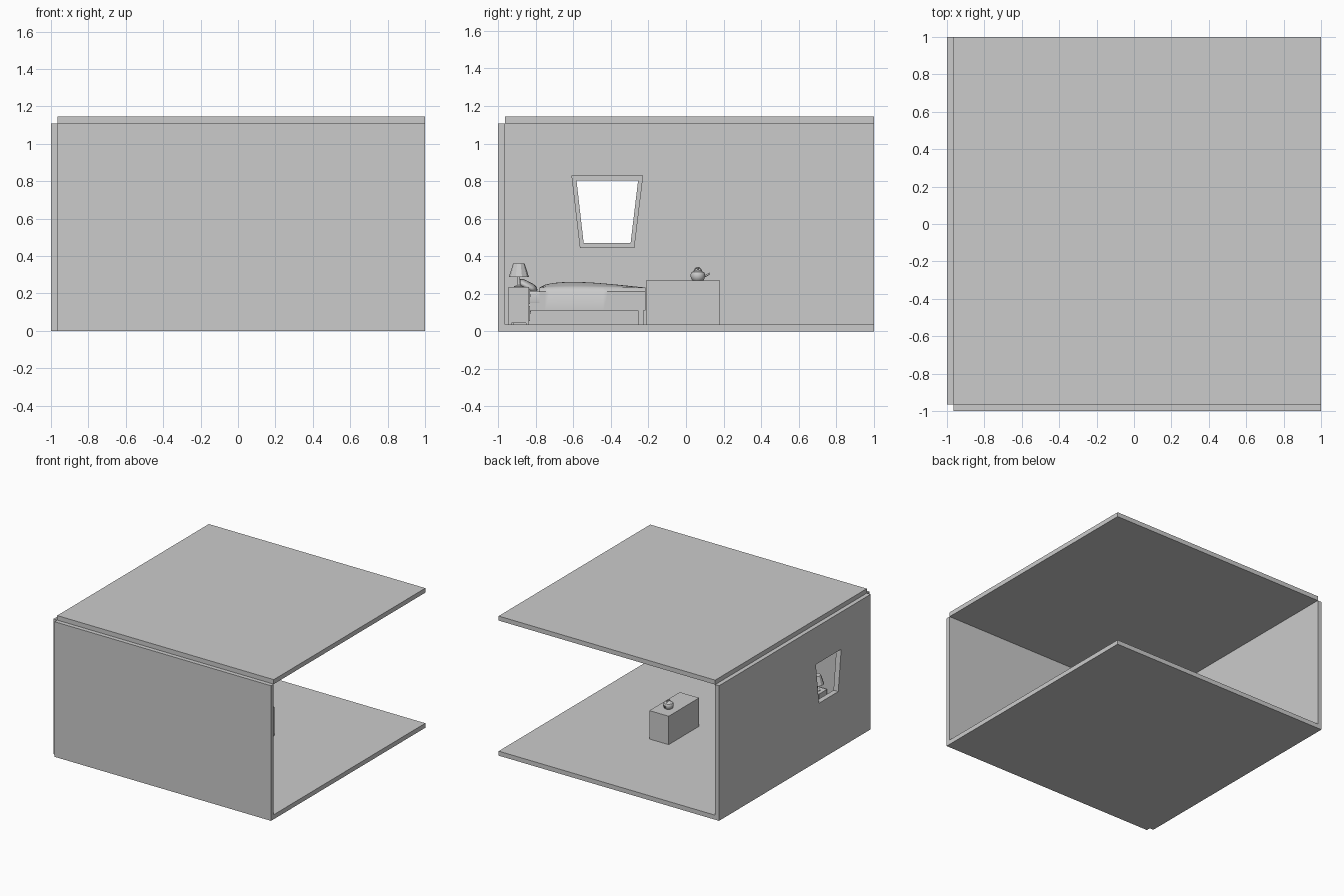
import bpy, bmesh, math
from mathutils import Vector

if "Cube" in bpy.data.objects:
    bpy.data.objects.remove(bpy.data.objects["Cube"])


def finish(name, bm, smooth=False):
    bmesh.ops.recalc_face_normals(bm, faces=bm.faces)
    me = bpy.data.meshes.new(name)
    bm.to_mesh(me)
    bm.free()
    ob = bpy.data.objects.new(name, me)
    bpy.context.collection.objects.link(ob)
    if smooth:
        bpy.ops.object.select_all(action='DESELECT')
        ob.select_set(True)
        bpy.context.view_layer.objects.active = ob
        bpy.ops.object.shade_smooth_by_angle(angle=math.radians(40))
    return ob


def box(name, x, y, z, bevel=0):
    bm = bmesh.new()
    bmesh.ops.create_cube(bm, size=1)
    for v in bm.verts:
        v.co = Vector([a + (b - a) * (c + 0.5) for (a, b), c in zip((x, y, z), v.co)])
    if bevel:
        bmesh.ops.bevel(bm, geom=bm.edges[:], offset=bevel, segments=3, profile=0.5, affect='EDGES')
    return finish(name, bm, bevel > 0)


def ring(name, outer, inner, x0, x1):
    """Plate across x with a four-sided hole; outlines are (y, z) points."""
    bm = bmesh.new()
    loops = [[bm.verts.new((x, *p)) for p in pts]
             for pts, x in ((outer, x0), (outer, x1), (inner, x1), (inner, x0))]
    for k in range(4):
        a, b = loops[k], loops[(k + 1) % 4]
        for i in range(4):
            j = (i + 1) % 4
            bm.faces.new((a[i], a[j], b[j], b[i]))
    return finish(name, bm)


def lathe(name, profile, centre, sides, smooth=True):
    """Turned part from (radius, z) points."""
    bm = bmesh.new()
    rings = []
    for r, z in profile:
        rings.append([bm.verts.new((centre[0] + r * math.cos(2 * math.pi * (i + .5) / sides),
                                    centre[1] + r * math.sin(2 * math.pi * (i + .5) / sides), z))
                      for i in range(sides)])
    for a, b in zip(rings, rings[1:]):
        for i in range(sides):
            j = (i + 1) % sides
            bm.faces.new((a[i], a[j], b[j], b[i]))
    bm.faces.new(rings[0])
    bm.faces.new(rings[-1])
    return finish(name, bm, smooth)


def tube(name, points, radius):
    cu = bpy.data.curves.new(name, 'CURVE')
    cu.dimensions = '3D'
    cu.bevel_depth = radius
    cu.bevel_resolution = 2
    cu.use_fill_caps = True
    sp = cu.splines.new('POLY')
    sp.points.add(len(points) - 1)
    for p, co in zip(sp.points, points):
        p.co = (*co, 1)
    ob = bpy.data.objects.new(name, cu)
    bpy.context.collection.objects.link(ob)
    return ob


# Room shell
W = 0.965
box("floor", (-W, 1), (-W, 1), (0, 0.037))
box("ceiling", (-W, 1), (-W, 1), (1.108, 1.145))
box("front_wall", (-W, 1), (-1, -W), (0, 1.108))
opening = [(-0.565, 0.445), (-0.275, 0.445), (-0.228, 0.83), (-0.61, 0.83)]
glass = [(-0.545, 0.47), (-0.295, 0.47), (-0.255, 0.803), (-0.583, 0.803)]
ring("left_wall", [(-W, 0), (1, 0), (1, 1.108), (-W, 1.108)], opening, -1, -W)
ring("window_frame", opening, glass, -1, -0.957)

# Chest
box("chest", (0.03, 0.205), (-0.213, 0.182), (0.037, 0.27))

# Teapot on the chest
pot = (0.115, 0.063)
lathe("teapot_body", [(0.028, 0.27), (0.034, 0.276), (0.039, 0.29), (0.039, 0.305),
                      (0.034, 0.315), (0.022, 0.32)], pot, 16)
lathe("teapot_lid", [(0.023, 0.318), (0.018, 0.324), (0.005, 0.327), (0.005, 0.33),
                     (0.009, 0.336), (0.006, 0.342)], pot, 12)
tube("teapot_spout", [(0.115, 0.095, 0.29), (0.115, 0.113, 0.3), (0.115, 0.126, 0.309)], 0.005)
tube("teapot_handle", [(0.115, pot[1] + 0.02 * math.cos(a), 0.316 + 0.024 * math.sin(a))
                       for a in [math.pi * i / 8 for i in range(9)]], 0.003)

# Bed
BX = (-0.955, -0.655)
box("bed_frame", (BX[0], BX[1] - 0.002), (-0.945, -0.217), (0.11, 0.15))
box("mattress", (BX[0], BX[1] - 0.004), (-0.945, -0.217), (0.14, 0.215), 0.015)
for i, x in enumerate((BX[0], BX[1] - 0.032)):
    for j, y in enumerate((-0.945, -0.255)):
        box(f"bed_leg_{i}{j}", (x, x + 0.03), (y, y + 0.03), (0.037, 0.112))

# Blanket with a soft hump, sides hanging down
bm = bmesh.new()
bmesh.ops.create_grid(bm, x_segments=16, y_segments=20, size=1)
rim = [e for e in bm.edges if e.is_boundary]
for v in bm.verts:
    u, t = v.co.x, (v.co.y + 1) / 2
    hump = max(0, 1 - u * u) ** 1.5 * math.sin(math.pi * t ** 0.6)
    edge = 0.022 * max(0, (abs(u) - 0.82) / 0.18) ** 2
    v.co = ((BX[0] + BX[1]) / 2 + u * 0.151, -0.78 + 0.565 * t, 0.233 + 0.03 * hump - edge)
skirt = bmesh.ops.extrude_edge_only(bm, edges=rim)["geom"]
for v in skirt:
    if isinstance(v, bmesh.types.BMVert):
        v.co.z = 0.11
finish("blanket", bm, True)

# Pillow
bm = bmesh.new()
bmesh.ops.create_uvsphere(bm, u_segments=24, v_segments=14, radius=1)
tilt = math.radians(-28)
for v in bm.verts:
    c = [math.copysign(abs(k) ** 0.6, k) for k in v.co]
    y, z = c[1] * 0.058, v.co.z * 0.026
    v.co = (-0.805 + c[0] * 0.11,
            -0.845 + y * math.cos(tilt) - z * math.sin(tilt),
            0.24 + y * math.sin(tilt) + z * math.cos(tilt))
finish("pillow", bm, True)

# Nightstand with drawers
NX = (-0.62, -0.51)
box("nightstand", NX, (-0.945, -0.837), (0.043, 0.235))
for i, z in enumerate((0.055, 0.145)):
    box(f"drawer_{i}", (NX[0] + 0.008, NX[1] - 0.008), (-0.838, -0.832), (z, z + 0.08))
    box(f"drawer_knob_{i}", (-0.571, -0.559), (-0.833, -0.825), (z + 0.04, z + 0.052), 0.002)
for i, x in enumerate((NX[0], NX[1] - 0.015)):
    for j, y in enumerate((-0.945, -0.852)):
        box(f"nightstand_foot_{i}{j}", (x, x + 0.015), (y, y + 0.015), (0.037, 0.044))

# Lamp
lamp = (-0.565, -0.89)
lathe("lamp_base", [(0.026, 0.235), (0.026, 0.24), (0.008, 0.246), (0.007, 0.3)], lamp, 16)
lathe("lamp_shade", [(0.054, 0.288), (0.031, 0.36)], lamp, 10, False)
